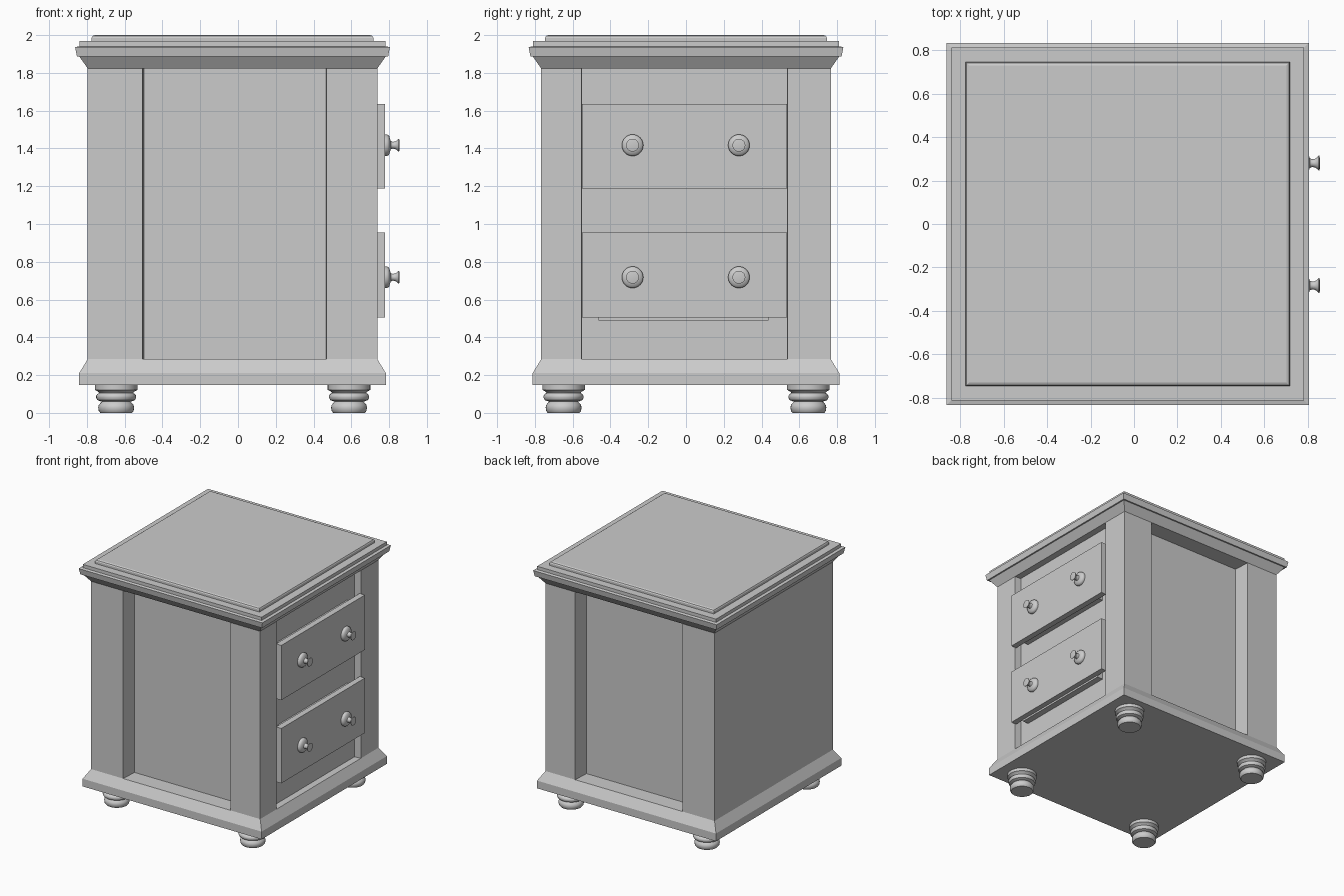
import bpy, bmesh, math
from mathutils import Matrix, Vector

if "Cube" in bpy.data.objects:
    bpy.data.objects.remove(bpy.data.objects["Cube"])

CX = -0.029  # cabinet centre in x (knobs stick out on +x)

mat = bpy.data.materials.new("plain grey")
mat.diffuse_color = (0.6, 0.6, 0.6, 1)
mat.use_nodes = True
mat.node_tree.nodes["Principled BSDF"].inputs["Base Color"].default_value = mat.diffuse_color


def finish(name, bm, smooth=False):
    bmesh.ops.recalc_face_normals(bm, faces=bm.faces[:])
    me = bpy.data.meshes.new(name)
    bm.to_mesh(me)
    bm.free()
    me.materials.append(mat)
    ob = bpy.data.objects.new(name, me)
    bpy.context.collection.objects.link(ob)
    if smooth:
        bpy.context.view_layer.objects.active = ob
        ob.select_set(True)
        bpy.ops.object.shade_smooth_by_angle(angle=math.radians(40))
        ob.select_set(False)
    return ob


def loft(name, rings, smooth=False):
    """Closed solid through a list of rings of equal point count."""
    bm = bmesh.new()
    vs = [[bm.verts.new(p) for p in r] for r in rings]
    n = len(vs[0])
    for a, b in zip(vs, vs[1:]):
        for i in range(n):
            j = (i + 1) % n
            bm.faces.new((a[i], a[j], b[j], b[i]))
    bm.faces.new(vs[0][::-1])
    bm.faces.new(vs[-1])
    return finish(name, bm, smooth)


def square_moulding(name, profile):
    loft(name, [[(CX + sx * h, sy * h, z) for sx, sy in
                 ((-1, -1), (1, -1), (1, 1), (-1, 1))] for h, z in profile])


def turned(name, profile, origin, along_x=False, n=32):
    """Lathe a (radius, height) profile about z, or about x."""
    m = Matrix.Rotation(math.pi / 2, 3, 'Y') if along_x else Matrix.Identity(3)
    o = Vector(origin)
    loft(name, [[o + m @ Vector((r * math.cos(2 * math.pi * i / n),
                                 r * math.sin(2 * math.pi * i / n), h))
                 for i in range(n)] for r, h in profile], True)


def box(name, lo, hi):
    (a, b, c), (d, e, f) = lo, hi
    loft(name, [[(a, b, z), (d, b, z), (d, e, z), (a, e, z)] for z in (c, f)])


# Carcass: plan outline with recessed side panels and a drawer recess, flat back
L, R, W = -0.796, 0.738, 0.767
side, front = 0.63, 0.683
plan = [(L, -W), (-0.505, -W), (-0.498, -side), (0.462, -side), (0.468, -W),
        (R, -W), (R, -0.553), (front, -0.55), (front, 0.534), (R, 0.537),
        (R, W), (0.468, W), (0.462, side), (-0.498, side), (-0.505, W), (L, W)]
loft("carcass", [[(x, y, z) for x, y in plan] for z in (0.283, 1.825)])

# Plinth and stepped top
square_moulding("plinth", [(0.812, 0.147), (0.812, 0.21), (0.767, 0.284)])
square_moulding("top", [(0.767, 1.824), (0.812, 1.888), (0.824, 1.888),
                        (0.833, 1.936), (0.811, 1.941), (0.811, 1.968),
                        (0.746, 1.968), (0.746, 1.986), (0.741, 1.995),
                        (0.73, 2.0)])

# Turned feet
foot = [(0.113, 0.15), (0.113, 0.122), (0.095, 0.112), (0.09, 0.105),
        (0.1, 0.1), (0.106, 0.09), (0.106, 0.08), (0.1, 0.068), (0.085, 0.062),
        (0.075, 0.06), (0.082, 0.054), (0.092, 0.042), (0.095, 0.028),
        (0.092, 0.01), (0.084, 0.0)]
for fx in (-0.645, 0.588):
    for fy in (-0.648, 0.648):
        turned("foot", foot, (fx, fy, 0))

# Drawers with turned knobs
knob = [(0.057, 0), (0.057, 0.012), (0.05, 0.022), (0.034, 0.027),
        (0.022, 0.031), (0.018, 0.042), (0.02, 0.055), (0.028, 0.066),
        (0.034, 0.071), (0.034, 0.075), (0.025, 0.077)]
for label, z0, z1, zb, zk in (("lower", 0.505, 0.955, 0.49, 0.718),
                              ("upper", 1.187, 1.636, 1.195, 1.417)):
    box(label + "_drawer_front", (0.73, -0.55, z0), (0.778, 0.534, z1))
    box(label + "_drawer_box", (0.5, -0.462, zb), (0.735, 0.437, z1 - 0.03))
    for ky in (-0.283, 0.28):
        turned(label + "_knob", knob, (0.778, ky, zk), True)
